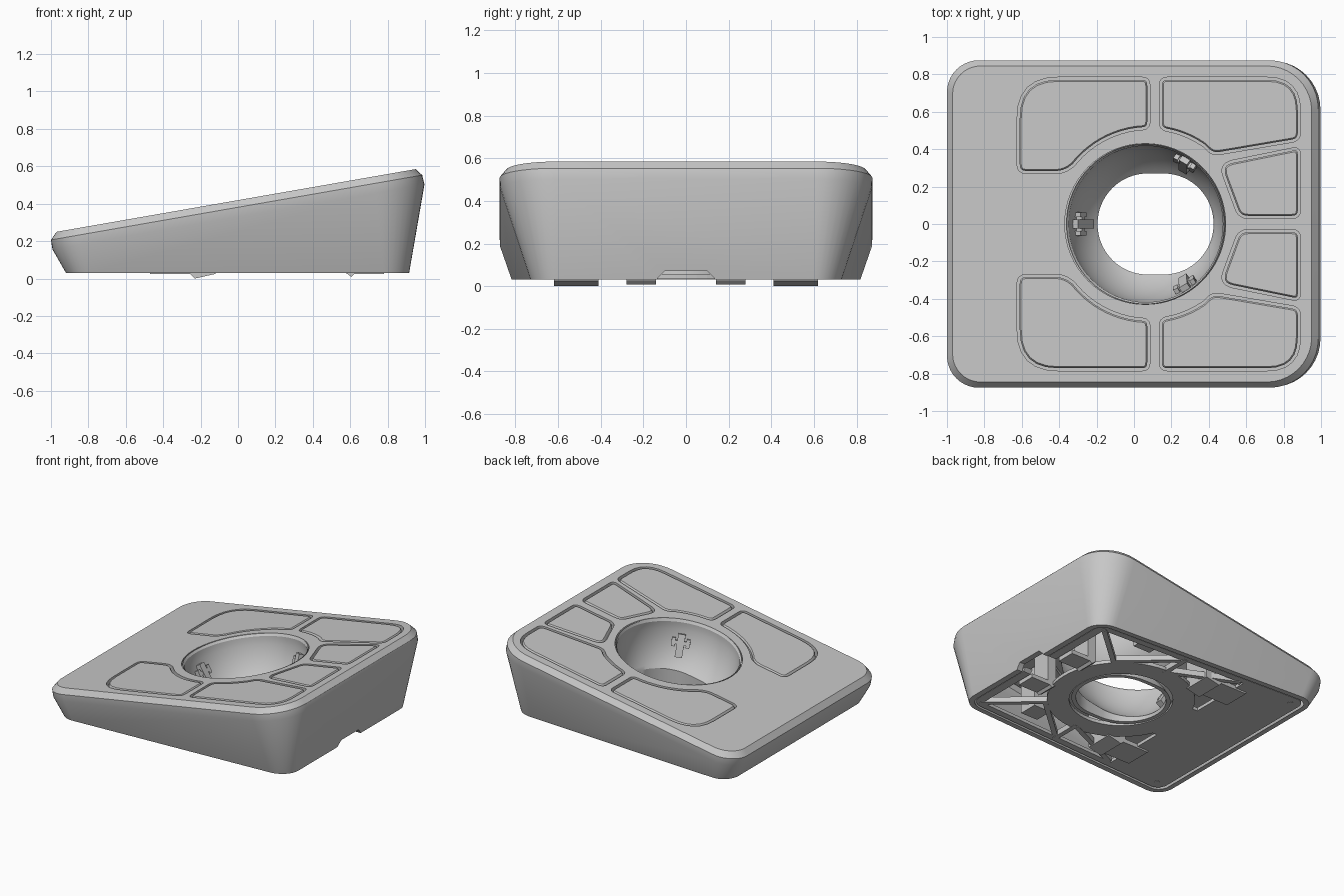
import bpy, bmesh, math
from mathutils import Matrix, Vector

if "Cube" in bpy.data.objects:
    bpy.data.objects.remove(bpy.data.objects["Cube"], do_unlink=True)

grey = bpy.data.materials.new("plain grey")
grey.use_nodes = True
grey.diffuse_color = (0.57, 0.57, 0.57, 1)
grey.node_tree.nodes["Principled BSDF"].inputs["Base Color"].default_value = (0.57, 0.57, 0.57, 1)

SLOPE = math.tan(math.radians(9.9))


def top(drop=0.0):
    """Height of the sloping top face, lowered by drop."""
    return lambda x: 0.419 - drop + SLOPE * x


def flat(z):
    return lambda x: z


def lift(pts, height):
    return [(x, y, height(x)) for x, y in pts]


def taper(pts):
    """Narrow an outline towards the high end, as the drafted side walls do."""
    return [(x, y * (1 - 0.068 * (x + 0.92))) for x, y in pts]


def smooth(ob):
    bpy.ops.object.select_all(action="DESELECT")
    ob.select_set(True)
    bpy.context.view_layer.objects.active = ob
    bpy.ops.object.shade_smooth_by_angle(angle=math.radians(30))
    return ob


def loft(name, rings, closed=False):
    """Skin equal-length rings; cap the ends, or join last to first."""
    bm = bmesh.new()
    rows = [[bm.verts.new(p) for p in ring] for ring in rings]
    n = len(rows[0])
    for a, b in zip(rows, rows[1:] + (rows[:1] if closed else [])):
        for i in range(n):
            j = (i + 1) % n
            bm.faces.new((a[i], a[j], b[j], b[i]))
    if not closed:
        bm.faces.new(rows[0][::-1])
        bm.faces.new(rows[-1])
    bmesh.ops.recalc_face_normals(bm, faces=bm.faces)
    me = bpy.data.meshes.new(name)
    bm.to_mesh(me)
    bm.free()
    me.materials.append(grey)
    ob = bpy.data.objects.new(name, me)
    bpy.context.collection.objects.link(ob)
    return ob


def prism(name, pts, low, high):
    return loft(name, [lift(pts, low), lift(pts, high)])


def cut(ob, cutter):
    mod = ob.modifiers.new("cut", "BOOLEAN")
    mod.object, mod.solver = cutter, "EXACT"
    bpy.context.view_layer.objects.active = ob
    bpy.ops.object.modifier_apply(modifier=mod.name)
    bpy.data.objects.remove(cutter, do_unlink=True)


def box(name, size, matrix):
    x, y, z = (s / 2 for s in size)
    ob = prism(name, [(-x, -y), (x, -y), (x, y), (-x, y)], flat(-z), flat(z))
    ob.data.transform(matrix)


def circle(cx, r, n=64, cy=0.0):
    return [(cx + r * math.cos(i * math.tau / n), cy + r * math.sin(i * math.tau / n)) for i in range(n)]


def slot(r, extra):
    """Circle pulled apart along x into a slot shape."""
    return [(x + max(-extra, min(extra, 3 * x)), y) for x, y in circle(0, r)]


def round_rect(x0, x1, y, r_left, r_right, n=10):
    pts = []
    for k, (cx, cy, r) in enumerate([(x1 - r_right, y - r_right, r_right), (x0 + r_left, y - r_left, r_left),
                                     (x0 + r_left, r_left - y, r_left), (x1 - r_right, r_right - y, r_right)]):
        for i in range(n + 1):
            a = (k + i / n) * math.pi / 2
            pts.append((cx + r * math.cos(a), cy + r * math.sin(a)))
    return pts


def round_poly(corners, n=6):
    """Round each corner (x, y, distance); distance 0 keeps the point."""
    pts = []
    for i, (x, y, d) in enumerate(corners):
        p = Vector((x, y))
        if not d:
            pts.append((x, y))
            continue
        a = p + (Vector(corners[i - 1][:2]) - p).normalized() * d
        b = p + (Vector(corners[(i + 1) % len(corners)][:2]) - p).normalized() * d
        for k in range(n + 1):
            t = k / n
            pts.append(tuple(a * (1 - t) ** 2 + p * 2 * t * (1 - t) + b * t * t))
    return pts


def inset(pts, d):
    """Move a clockwise outline inward by d."""
    out = []
    for i, p in enumerate(pts):
        p = Vector(p)
        e = (p - Vector(pts[i - 1])).normalized()
        f = (Vector(pts[(i + 1) % len(pts)]) - p).normalized()
        m = Vector((e.y + f.y, -e.x - f.x)).normalized()
        out.append(tuple(p + m * d / max(0.4, m.dot(Vector((e.y, -e.x))))))
    return out


# Wedge housing: lofted outside, hollow from below, with a notch in the high end
def housing(name, d, bottom, drop):
    return loft(name, [
        lift(taper(round_rect(-0.92 + d, 0.915 - d, 0.825 - d, 0.13 - d, 0.14 - d)), flat(bottom)),
        lift(round_rect(-0.992 + d, 0.997 - d, 0.872 - d, 0.17 - d, 0.26 - d), top(0.09 + drop)),
        lift(round_rect(-1 + d, 0.985 - d, 0.875 - d, 0.17 - d, 0.26 - d), top(0.038 + drop)),
        lift(round_rect(-0.97 + d, 0.95 - d, 0.845 - d, 0.15 - d, 0.24 - d), top(drop))])


def notch():
    profile = [(-0.15, 0.0), (-0.13, 0.04), (-0.1, 0.07), (0.1, 0.07), (0.13, 0.04), (0.15, 0.0)]
    return loft("notch_cutter", [[(x, y, z) for y, z in profile] for x in (0.75, 1.1)])


body = housing("housing", 0, 0.03, 0)
cut(body, housing("cavity_cutter", 0.045, 0.02, 0.06))
cut(body, prism("bowl_cutter", circle(0.06, 0.43), flat(0.15), flat(0.8)))
cut(body, notch())


# Key outlines, listed clockwise
def arc(a0, a1, n=10):
    angles = [math.radians(a0 + (a1 - a0) * i / n) for i in range(n + 1)]
    return [(0.08 + 0.505 * math.cos(a), 0.505 * math.sin(a), 0) for a in angles]


keys = {
    "large_key": [(-0.625, 0.27, 0.05), (-0.625, 0.785, 0.22), (0.085, 0.785, 0.045),
                  (0.085, 0.507, 0.04)] + arc(98, 142) + [(-0.37, 0.27, 0.05)],
    "corner_key": [(0.135, 0.785, 0.045), (0.89, 0.785, 0.18), (0.89, 0.445, 0.045),
                   (0.42, 0.365, 0.04)] + arc(55, 76) + [(0.135, 0.505, 0.04)],
    "small_key": [(0.45, 0.325, 0.08), (0.89, 0.415, 0.045), (0.89, 0.03, 0.045), (0.56, 0.03, 0.05)],
}
for name, corners in keys.items():
    for side, s in (("back", 1), ("front", -1)):
        outline = round_poly(corners)
        if s < 0:
            outline = [(x, -y) for x, y in outline][::-1]
        cut(body, prism("key_cutter", outline, top(0.2), top(-0.1)))
        face = inset(outline, 0.014)
        smooth(loft(f"{name}_{side}", [lift(face, top(0.065)), lift(face, top(0.012)),
                                      lift(inset(face, 0.008), top(0))]))
        prism(f"{name}_flange_{side}", inset(outline, -0.005), top(0.085), top(0.062))
smooth(body)

# Tilted ball bowl with an open bottom
tilt = Matrix.Translation((0.06, 0, 0.43)) @ Matrix.Rotation(math.radians(-9.9), 4, "Y")


def bowl_ring(r, depth, extra=0.0):
    return [tuple(tilt @ Vector((x, y, -depth))) for x, y in slot(r, extra)]


def bowl_side(r):
    steps = [math.radians(a) for a in range(6, 51, 4)]
    return [bowl_ring(r * math.cos(a), r * math.sin(a), 0.045 * (a / steps[-1]) ** 2) for a in steps]


def foot_ring(r):
    return [(0.115 + x, y, 0.035) for x, y in slot(r, 0.045)]


smooth(loft("ball_bowl", [bowl_ring(0.428, 0.002), bowl_ring(0.418, 0.018)] + bowl_side(0.42)
            + [foot_ring(0.27), foot_ring(0.3)] + bowl_side(0.45)[::-1]
            + [bowl_ring(0.45, 0.03), bowl_ring(0.43, 0.03)], closed=True))

# Three ball bearings in the bowl wall
for i, azimuth in enumerate((180, 60, -60), 1):
    seat = (tilt @ Matrix.Rotation(math.radians(azimuth), 4, "Z")
            @ Matrix.Rotation(math.radians(22), 4, "Y") @ Matrix.Translation((0.415, 0, 0)))
    box(f"bearing_arm_{i}", (0.06, 0.05, 0.16), seat @ Matrix.Translation((0, 0, -0.02)))
    box(f"bearing_pin_{i}", (0.05, 0.13, 0.025), seat)
    for y in (-0.05, 0.05):
        box(f"bearing_clip_{i}", (0.05, 0.025, 0.06), seat @ Matrix.Translation((0, y, 0)))

# Base plate with one large opening around the bowl mount
plate = prism("base_plate", taper(round_rect(-0.868, 0.863, 0.773, 0.08, 0.09)), flat(0.036), flat(0.06))
opening = [(-0.38, 0.72), (0.8, 0.72), (0.8, -0.72), (-0.38, -0.72),
           (-0.38, -0.22), (-0.1, -0.22), (-0.1, 0.22), (-0.38, 0.22)]
cut(plate, prism("opening_cutter", taper(opening), flat(0), flat(0.1)))
cut(plate, prism("hole_cutter", circle(0.115, 0.35), flat(0), flat(0.1)))
cut(plate, notch())
mount = prism("bowl_mount", circle(0.115, 0.5), flat(0.033), flat(0.058))
cut(mount, prism("hole_cutter", circle(0.115, 0.35), flat(0), flat(0.1)))


# Struts across the opening, key plungers with levers, and screws on both sides
def strut(name, a, b):
    a, b = Vector(a), Vector(b)
    turn = Matrix.Rotation(math.atan2(b.y - a.y, b.x - a.x), 4, "Z")
    box(name, ((b - a).length, 0.035, 0.04), Matrix.Translation(((a.x + b.x) / 2, (a.y + b.y) / 2, 0.052)) @ turn)


def plunger(name, profile, y0, y1):
    loft(name, [[(x, y, z) for x, z in profile] for y in (y0, y1)])


for s in (1, -1):
    strut("strut_side", (0.12, 0.46 * s), (0.12, 0.69 * s))
    strut("strut_corner", (0.46, 0.34 * s), (0.8, 0.64 * s))
    strut("strut_diagonal", (-0.36, 0.69 * s), (0.1, 0.48 * s))
    strut("strut_brace", (0.14, 0.66 * s), (0.48, 0.36 * s))
    plunger("large_plunger", [(-0.27, 0.04), (-0.23, 0.0), (-0.12, 0.025), (-0.12, 0.3), (-0.27, 0.3)],
            0.41 * s, 0.62 * s)
    box("large_lever", (0.35, 0.2, 0.03), Matrix.Translation((-0.295, 0.515 * s, 0.039)))
    plunger("corner_plunger", [(0.3, 0.1), (0.44, 0.1), (0.44, 0.4), (0.3, 0.4)], 0.52 * s, 0.66 * s)
    plunger("small_plunger", [(0.57, 0.04), (0.605, 0.008), (0.64, 0.04), (0.64, 0.43), (0.57, 0.43)],
            0.14 * s, 0.28 * s)
    box("small_lever", (0.2, 0.14, 0.03), Matrix.Translation((0.68, 0.21 * s, 0.039)))
    for x, y in ((-0.79, 0.7), (0.8, 0.64)):
        smooth(prism("screw", circle(x, 0.018, 16, y * s), flat(0.033), flat(0.05)))
